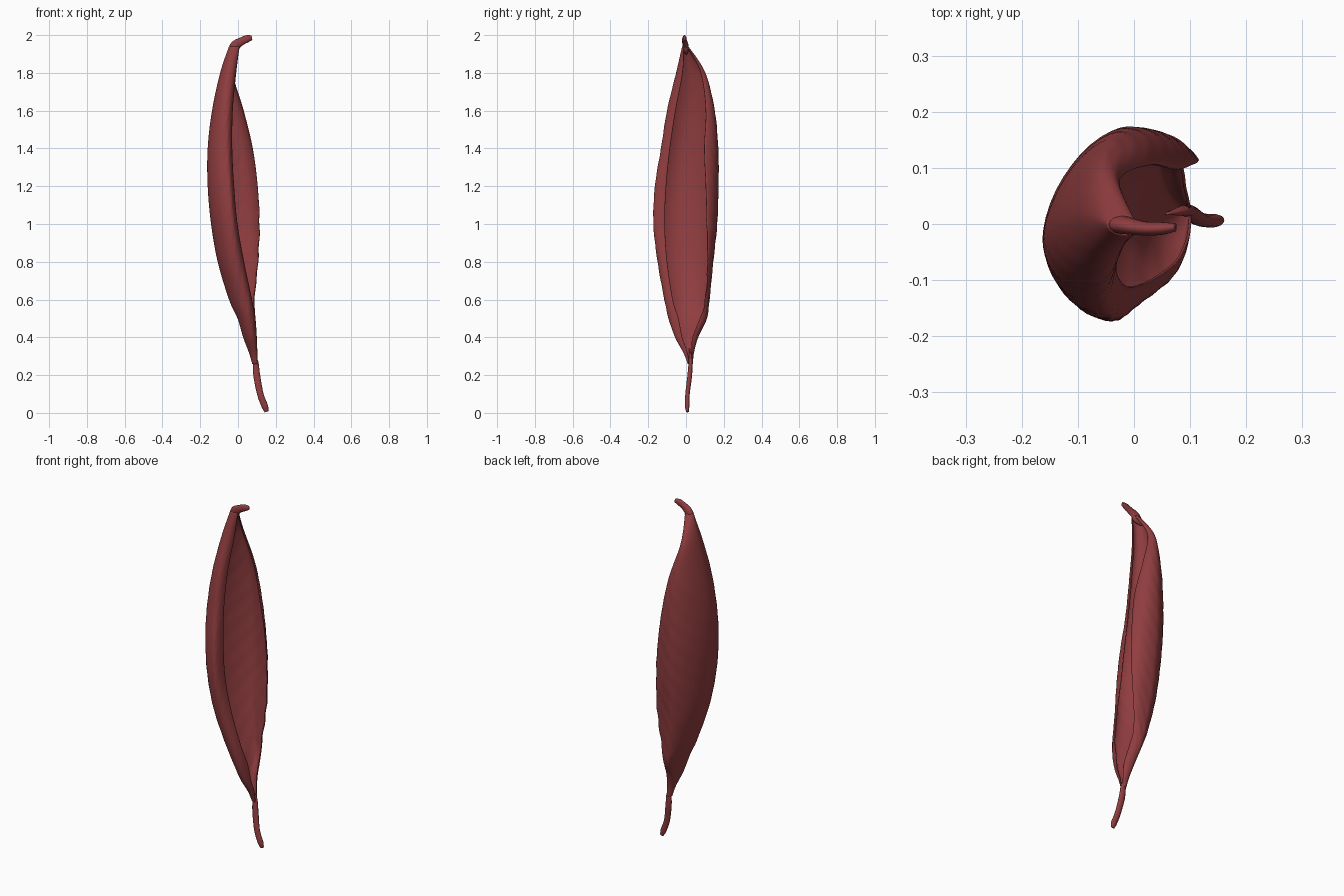
import bpy, math
from mathutils import Vector

if "Cube" in bpy.data.objects:
    bpy.data.objects.remove(bpy.data.objects["Cube"])

mat = bpy.data.materials.new("dried_red")
mat.diffuse_color = (0.28, 0.047, 0.05, 1)
mat.use_nodes = True
mat.node_tree.nodes["Principled BSDF"].inputs["Base Color"].default_value = mat.diffuse_color


def catmull(rows, steps):
    """Smoothly interpolate rows of numbers."""
    out = []
    for i in range(len(rows) - 1):
        p = [rows[max(i - 1, 0)], rows[i], rows[i + 1], rows[min(i + 2, len(rows) - 1)]]
        for s in range(steps):
            t = s / steps
            out.append([0.5 * (2 * b + (c - a) * t + (2 * a - 5 * b + 4 * c - d) * t * t
                               + (3 * b - a - 3 * c + d) * t ** 3) for a, b, c, d in zip(*p)])
    return out + [list(rows[-1])]


def make(name, verts, faces):
    me = bpy.data.meshes.new(name)
    me.from_pydata(verts, [], faces)
    me.materials.append(mat)
    ob = bpy.data.objects.new(name, me)
    bpy.context.collection.objects.link(ob)
    for p in me.polygons:
        p.use_smooth = True
    return ob


def tube(name, rows, flat, sides=14):
    """Tapered tube in the xz plane through rows of x, y, z, radius."""
    pts = catmull(rows, 5)
    n = len(pts)
    verts, faces = [], []
    for i, (x, y, z, r) in enumerate(pts):
        d = Vector(pts[min(i + 1, n - 1)][:3]) - Vector(pts[max(i - 1, 0)][:3])
        side = Vector((0, 1, 0)).cross(d).normalized()
        for k in range(sides):
            a = math.tau * k / sides
            verts.append(Vector((x, y, z)) + side * r * math.cos(a)
                         + Vector((0, r * flat * math.sin(a), 0)))
    for i in range(n - 1):
        for k in range(sides):
            a, b = i * sides + k, i * sides + (k + 1) % sides
            faces.append((a, b, b + sides, a + sides))
    faces += [tuple(range(sides))[::-1], tuple(range((n - 1) * sides, n * sides))]
    return make(name, verts, faces)


# curled blade: z, front edge xy, front bulge xy, spine xy, back bulge xy, back edge xy
sections = [
    (.26, .100, .016, .094, .012, .078, .022, .088, .034, .100, .028),
    (.32, .100, .008, .088, -.012, .060, .018, .078, .040, .100, .030),
    (.40, .097, -.02, .073, -.055, .030, .000, .060, .062, .097, .035),
    (.50, .090, -.04, .055, -.09, .000, -.01, .045, .108, .090, .075),
    (.60, .072, -.07, .035, -.112, -.045, -.01, .03, .122, .086, .102),
    (.80, .030, -.10, -.015, -.148, -.105, -.02, .005, .142, .105, .115),
    (1.0, -.005, -.112, -.035, -.17, -.14, -.03, .000, .163, .112, .110),
    (1.2, -.023, -.105, -.05, -.162, -.158, -.03, -.01, .170, .102, .105),
    (1.4, -.033, -.085, -.065, -.13, -.158, -.02, -.015, .168, .076, .097),
    (1.6, -.030, -.055, -.065, -.098, -.135, .00, -.03, .150, .028, .105),
    (1.8, -.012, -.018, -.05, -.05, -.092, .015, -.05, .100, -.028, .078),
    (1.94, .006, -.010, -.015, -.018, -.045, .00, -.02, .010, .000, .004)]
Q = 12


def section(fx, fy, x1, y1, xl, yc, x2, y2, bx, by):
    pts = []
    for k in range(Q):                       # front flap, edge to bulge
        t = k / Q
        u = 1 - t
        pts.append((u * u * fx + 2 * u * t * (0.8 * fx + 0.2 * x1) + t * t * x1,
                    u * u * fy + 2 * u * t * y1 + t * t * y1))
    for k in range(Q):                       # front bulge to spine
        a = math.pi / 2 * k / Q
        pts.append((x1 + (xl - x1) * math.sin(a) ** 1.08, yc + (y1 - yc) * math.cos(a) ** 1.08))
    for k in range(Q):                       # spine to back bulge, a little flatter
        a = math.pi / 2 * k / Q
        pts.append((x2 + (xl - x2) * math.cos(a) ** 1.22, yc + (y2 - yc) * math.sin(a) ** 1.22))
    for k in range(Q + 1):                   # back bulge to edge
        t = k / Q
        u = 1 - t
        cx = 0.8 * bx + 0.2 * x2
        pts.append((u * u * x2 + 2 * u * t * cx + t * t * bx,
                    u * u * y2 + 2 * u * t * y2 + t * t * by))
    return pts


verts, faces = [], []
rows = catmull(sections, 10)
m = 4 * Q + 1
for row in rows:
    z = row[0]
    pts = section(*row[1:])
    cx, cy = row[5] * 0.3 + row[1] * 0.7, (row[4] + row[8]) / 2
    fade = max(0, min(1, (z - .35) * 5, (1.85 - z) * 4))
    for k, (x, y) in enumerate(pts):
        s = abs(k - 2 * Q) / (2 * Q)         # 0 at midrib, 1 at edges
        # slanting side veins and a slightly wavy lower back edge
        vein = .0012 * math.sin(55 * z - 26 * s) * s * (1 - s) * 3
        wave = .0025 * s ** 6 * math.sin(47 * z + 1) if k > 2 * Q and z < 1.1 else 0
        n = Vector((x - cx, y - cy, 0))
        if n.length > 1e-5:
            n.normalize()
        verts.append(Vector((x, y, z)) + n * (vein + wave) * fade)
for i in range(len(rows) - 1):
    for k in range(m - 1):
        a = i * m + k
        faces.append((a, a + m, a + m + 1, a + 1))
blade = make("leaf_blade", verts, faces)
sol = blade.modifiers.new("thickness", "SOLIDIFY")
sol.thickness = .005
sol.offset = 0

# stalk below and hooked tip above
tube("leaf_stalk", [(.151, .008, .006, .010), (.142, .006, .035, .017), (.118, .008, .10, .017),
                    (.099, .020, .20, .018), (.090, .024, .28, .014), (.058, .018, .34, .003)], .7)
tube("leaf_tip", [(-.052, .002, 1.90, .006), (-.024, -.001, 1.925, .026), (-.012, -.003, 1.947, .026),
                  (.020, -.008, 1.968, .021), (.050, -.008, 1.981, .019), (.074, -.006, 1.986, .012)], .6)
